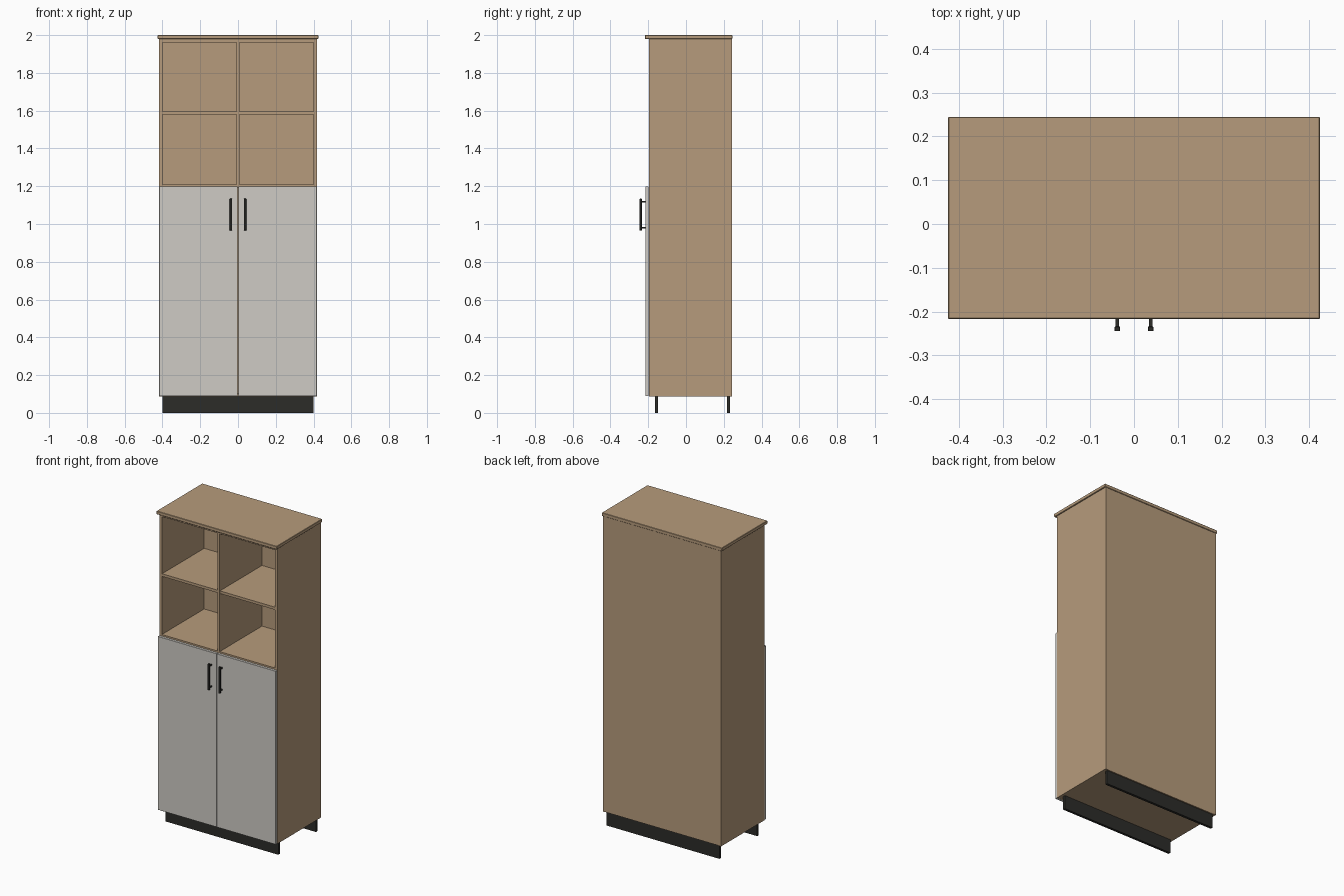
import bpy, bmesh
from mathutils import Vector

if "Cube" in bpy.data.objects:
    bpy.data.objects.remove(bpy.data.objects["Cube"])


def material(name, rgb):
    m = bpy.data.materials.new(name)
    m.diffuse_color = (*rgb, 1)
    m.use_nodes = True
    m.node_tree.nodes["Principled BSDF"].inputs["Base Color"].default_value = m.diffuse_color
    return m


WOOD = material("wood", (0.47, 0.33, 0.20))
PALE = material("pale_grey", (0.62, 0.60, 0.56))
DARK = material("dark_metal", (0.025, 0.025, 0.022))


def box(name, x, y, z, mat, bevel=0.0):
    """Box from (min, max) pairs on each axis."""
    lo, hi = (Vector(v) for v in zip(x, y, z))
    bm = bmesh.new()
    bmesh.ops.create_cube(bm, size=1)
    for v in bm.verts:
        v.co = (lo + hi) / 2 + v.co * (hi - lo)
    me = bpy.data.meshes.new(name)
    bm.to_mesh(me)
    bm.free()
    me.materials.append(mat)
    ob = bpy.data.objects.new(name, me)
    bpy.context.collection.objects.link(ob)
    if bevel:
        mod = ob.modifiers.new("bevel", "BEVEL")
        mod.width = bevel
        mod.segments = 1
    return ob


def pair(name, x, y, z, mat, bevel=0.0):
    """Left and right copies mirrored across x = 0."""
    box(name + "_right", x, y, z, mat, bevel)
    box(name + "_left", (-x[1], -x[0]), y, z, mat, bevel)


T = 0.017                  # board thickness
W = 0.418                  # half width
FRONT, BACK = -0.197, 0.243
BASE, TOP = 0.088, 1.979
IN = W - T                 # inner half width
INNER_BACK = BACK - 0.012

# Carcass
pair("side_panel", (IN, W), (FRONT, BACK), (BASE, TOP), WOOD)
box("bottom_panel", (-IN, IN), (FRONT, INNER_BACK), (BASE, BASE + T), WOOD)
box("upper_panel", (-IN, IN), (FRONT, INNER_BACK), (TOP - T, TOP), WOOD)
box("middle_panel", (-IN, IN), (FRONT, INNER_BACK), (1.191, 1.208), WOOD)
box("back_panel", (-IN, IN), (INNER_BACK, BACK - 0.002), (BASE, TOP), WOOD)
box("top_board", (-0.425, 0.425), (-0.217, 0.245), (TOP, 2.0), WOOD, 0.002)

# Open compartments
box("divider", (-T / 2, T / 2), (FRONT, INNER_BACK), (1.208, TOP - T), WOOD)
pair("shelf", (T / 2, IN), (FRONT + 0.002, INNER_BACK), (1.579, 1.596), WOOD)

# Doors and bar handles
pair("door", (0.002, 0.417), (-0.215, -0.198), (BASE + 0.001, 1.199), PALE, 0.001)
pair("handle_bar", (0.032, 0.044), (-0.245, -0.234), (0.966, 1.134), DARK, 0.001)
for label, z in (("lower", 0.981), ("upper", 1.119)):
    pair("handle_post_" + label, (0.034, 0.042), (-0.235, -0.214),
         (z - 0.004, z + 0.004), DARK)

# Plinth boards
for label, y in (("front", -0.156), ("back", 0.225)):
    box("plinth_" + label, (-0.4, 0.4), (y - 0.008, y + 0.008), (0, BASE), DARK)
